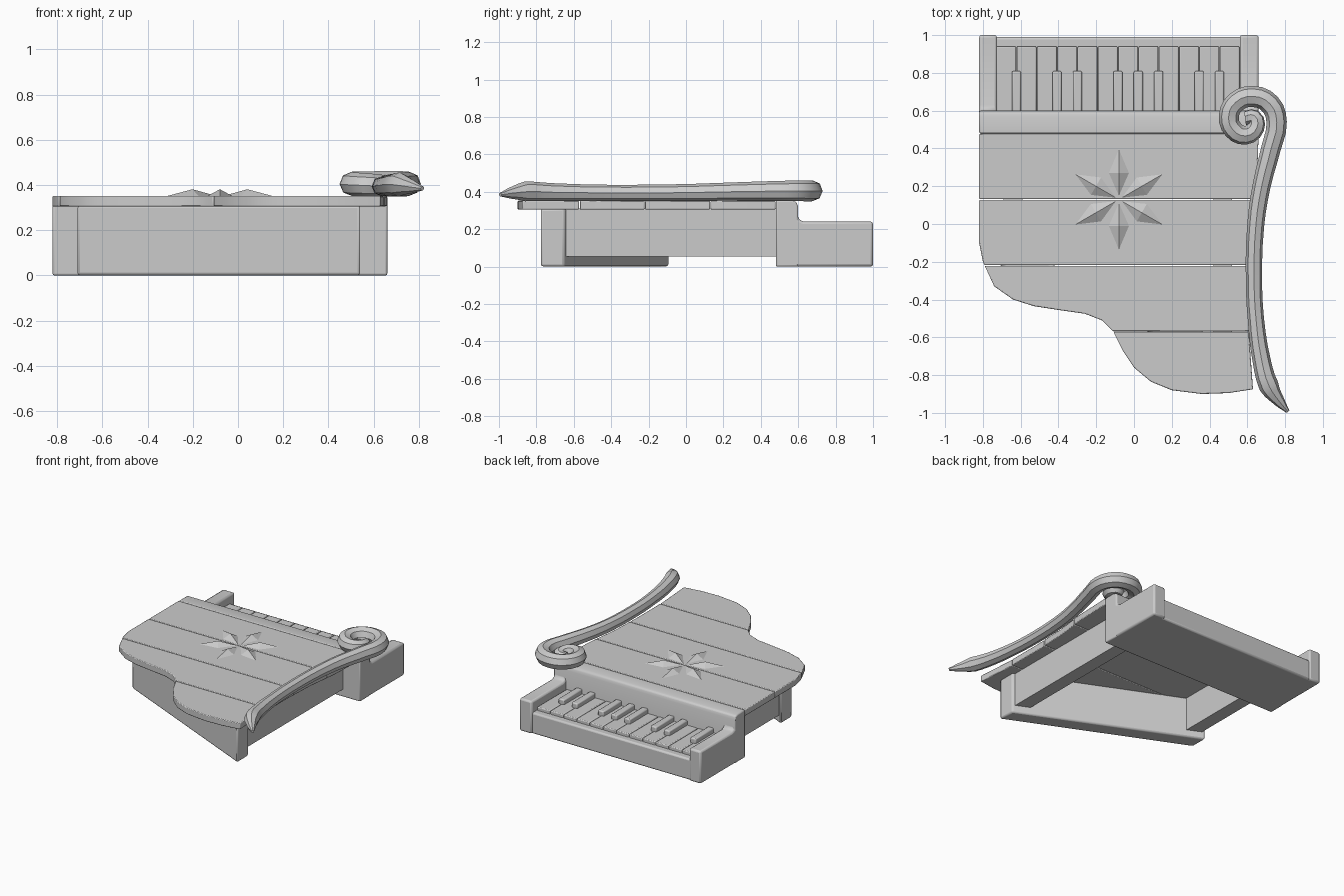
import bpy, bmesh, math
from mathutils import Vector

cube = bpy.data.objects.get("Cube")
if cube:
    bpy.data.objects.remove(cube, do_unlink=True)

grey = bpy.data.materials.new("plain_grey")
grey.use_nodes = True
grey.diffuse_color = (0.6, 0.6, 0.6, 1)
grey.node_tree.nodes["Principled BSDF"].inputs["Base Color"].default_value = (0.6, 0.6, 0.6, 1)


def finish(name, mesh, bevel=0.0, smooth=True, segments=2):
    mesh.materials.clear()
    mesh.materials.append(grey)
    ob = bpy.data.objects.new(name, mesh)
    bpy.context.scene.collection.objects.link(ob)
    if bevel:
        mod = ob.modifiers.new("soft_edges", "BEVEL")
        mod.width = bevel
        mod.segments = segments
        mod.limit_method = "ANGLE"
        mod.angle_limit = math.radians(40)
    if smooth:
        bpy.ops.object.select_all(action="DESELECT")
        ob.select_set(True)
        bpy.context.view_layer.objects.active = ob
        bpy.ops.object.shade_smooth_by_angle(angle=math.radians(40))
    return ob


def prism(name, outline, direction, bevel=0.0):
    """Extrude a closed 3D outline along a vector."""
    bm = bmesh.new()
    face = bm.faces.new([bm.verts.new(p) for p in outline])
    out = bmesh.ops.extrude_face_region(bm, geom=[face])
    moved = [v for v in out["geom"] if isinstance(v, bmesh.types.BMVert)]
    bmesh.ops.translate(bm, verts=moved, vec=direction)
    bmesh.ops.recalc_face_normals(bm, faces=bm.faces)
    mesh = bpy.data.meshes.new(name)
    bm.to_mesh(mesh)
    bm.free()
    return finish(name, mesh, bevel)


def box(name, x0, x1, y0, y1, z0, z1, bevel=0.0):
    base = [(x0, y0, z0), (x1, y0, z0), (x1, y1, z0), (x0, y1, z0)]
    return prism(name, base, (0, 0, z1 - z0), bevel)


LEFT, RIGHT = -0.82, 0.66

# Keyboard case: bed, upright back wall with a curved foot, and cheeks
box("key_bed", LEFT + 0.04, RIGHT - 0.04, 0.5, 0.99, 0, 0.155, 0.012)
wall = [(0.48, 0), (0.6, 0), (0.6, 0.32), (0.59, 0.345), (0.57, 0.352), (0.48, 0.352)]
prism("back_wall", [(LEFT, y, z) for y, z in wall], (RIGHT - LEFT, 0, 0), 0.008)
cheek = [(0.48, 0), (1, 0), (1, 0.24), (0.63, 0.24), (0.605, 0.25), (0.597, 0.275),
         (0.595, 0.335), (0.575, 0.352), (0.48, 0.352)]
for name, x, width in (("right_cheek", LEFT, 0.095), ("left_cheek", RIGHT - 0.1, 0.1)):
    prism(name, [(x, y, z) for y, z in cheek], (width, 0, 0), 0.018)

# Keys: twelve naturals with raised sharps on some of the joints
first, pitch = -0.73, 0.1075
for i in range(12):
    x = first + i * pitch
    box(f"natural_key_{i + 1}", x + 0.002, x + pitch - 0.002, 0.58, 0.94, 0.14, 0.18, 0.006)
for i in (1, 3, 4, 6, 7, 8, 10, 11):
    x = first + i * pitch
    box(f"sharp_key_{i}", x - 0.024, x + 0.024, 0.58, 0.81, 0.17, 0.215, 0.008)

# Underframe: slanted front board and two side rails
front = [(0.54, -0.78, 0), (0.54, -0.65, 0), (-0.71, -0.09, 0), (-0.71, -0.22, 0)]
prism("front_board", front, (0, 0, 0.31), 0.012)
box("left_rail", 0.42, 0.52, -0.68, 0.5, 0.055, 0.31)
box("right_rail", -0.69, -0.59, -0.18, 0.5, 0.055, 0.31)

# Lid planks: curved outline sliced across its depth
outline = [(LEFT, 0.48), (LEFT, -0.1), (-0.8, -0.2), (-0.74, -0.33), (-0.64, -0.4),
           (-0.53, -0.435), (-0.4, -0.455), (-0.26, -0.475), (-0.17, -0.51), (-0.11, -0.57),
           (-0.06, -0.67), (0, -0.76), (0.09, -0.835), (0.2, -0.88), (0.36, -0.9),
           (0.5, -0.895), (0.63, -0.875), (0.61, -0.6), (0.61, -0.3), (0.62, -0.05),
           (0.65, 0.2), (RIGHT, 0.48)]
seams = [0.48, 0.13, -0.22, -0.57, -0.95]
for i, (back, fore) in enumerate(zip(seams, seams[1:])):
    bm = bmesh.new()
    bm.faces.new([bm.verts.new((x, y, 0.305)) for x, y in outline])
    for y, ny in ((back - 0.002, 1), (fore + 0.002, -1)):
        bmesh.ops.bisect_plane(bm, geom=bm.verts[:] + bm.edges[:] + bm.faces[:],
                               plane_co=(0, y, 0), plane_no=(0, ny, 0), clear_outer=True)
    out = bmesh.ops.extrude_face_region(bm, geom=bm.faces[:])
    moved = [v for v in out["geom"] if isinstance(v, bmesh.types.BMVert)]
    bmesh.ops.translate(bm, verts=moved, vec=(0, 0, 0.047))
    bmesh.ops.recalc_face_normals(bm, faces=bm.faces)
    mesh = bpy.data.meshes.new("lid_plank")
    bm.to_mesh(mesh)
    bm.free()
    finish(f"lid_plank_{i + 1}", mesh, 0.005)

# Star ornament: six faceted diamond petals
bm = bmesh.new()
for k in range(6):
    a = math.radians(90 + 60 * k)
    along = Vector((math.cos(a), math.sin(a), 0))
    side = Vector((-along.y, along.x, 0))
    centre = Vector((-0.08, 0.13, 0.351))
    ring = [bm.verts.new(centre + along * r + side * s)
            for r, s in ((0.015, 0), (0.14, -0.055), (0.27, 0), (0.14, 0.055))]
    top = bm.verts.new(centre + along * 0.14 + Vector((0, 0, 0.03)))
    for j in range(4):
        bm.faces.new((ring[j], ring[(j + 1) % 4], top))
    bm.faces.new(ring[::-1])
bmesh.ops.recalc_face_normals(bm, faces=bm.faces)
mesh = bpy.data.meshes.new("star_ornament")
bm.to_mesh(mesh)
bm.free()
finish("star_ornament", mesh, smooth=False)

# Scroll: tapered tube from the pointed tail to the curled head (x, y, z, radius)
path = [(0.815, -0.993, 0.385, 0.01), (0.77, -0.94, 0.393, 0.03), (0.715, -0.86, 0.402, 0.053),
        (0.675, -0.72, 0.398, 0.048), (0.645, -0.5, 0.395, 0.043), (0.635, -0.3, 0.394, 0.043),
        (0.645, 0, 0.396, 0.045), (0.675, 0.2, 0.4, 0.048), (0.725, 0.4, 0.403, 0.052),
        (0.755, 0.54, 0.405, 0.054), (0.72, 0.635, 0.405, 0.056), (0.63, 0.675, 0.405, 0.056),
        (0.54, 0.645, 0.405, 0.055), (0.502, 0.57, 0.405, 0.053), (0.525, 0.5, 0.403, 0.052),
        (0.59, 0.47, 0.4, 0.05), (0.645, 0.51, 0.397, 0.046), (0.635, 0.565, 0.393, 0.042),
        (0.59, 0.56, 0.39, 0.038)]
curve = bpy.data.curves.new("scroll_path", "CURVE")
curve.dimensions = "3D"
curve.bevel_depth = 1
curve.bevel_resolution = 2
curve.resolution_u = 3
curve.use_fill_caps = True
spline = curve.splines.new("BEZIER")
spline.bezier_points.add(len(path) - 1)
for point, (x, y, z, r) in zip(spline.bezier_points, path):
    point.co = (x, y, z)
    point.radius = r
    point.handle_left_type = point.handle_right_type = "AUTO"
helper = bpy.data.objects.new("scroll_helper", curve)
bpy.context.scene.collection.objects.link(helper)
bpy.context.view_layer.update()
graph = bpy.context.evaluated_depsgraph_get()
tube = bpy.data.meshes.new_from_object(helper.evaluated_get(graph))
bpy.data.objects.remove(helper, do_unlink=True)
finish("scroll", tube)
